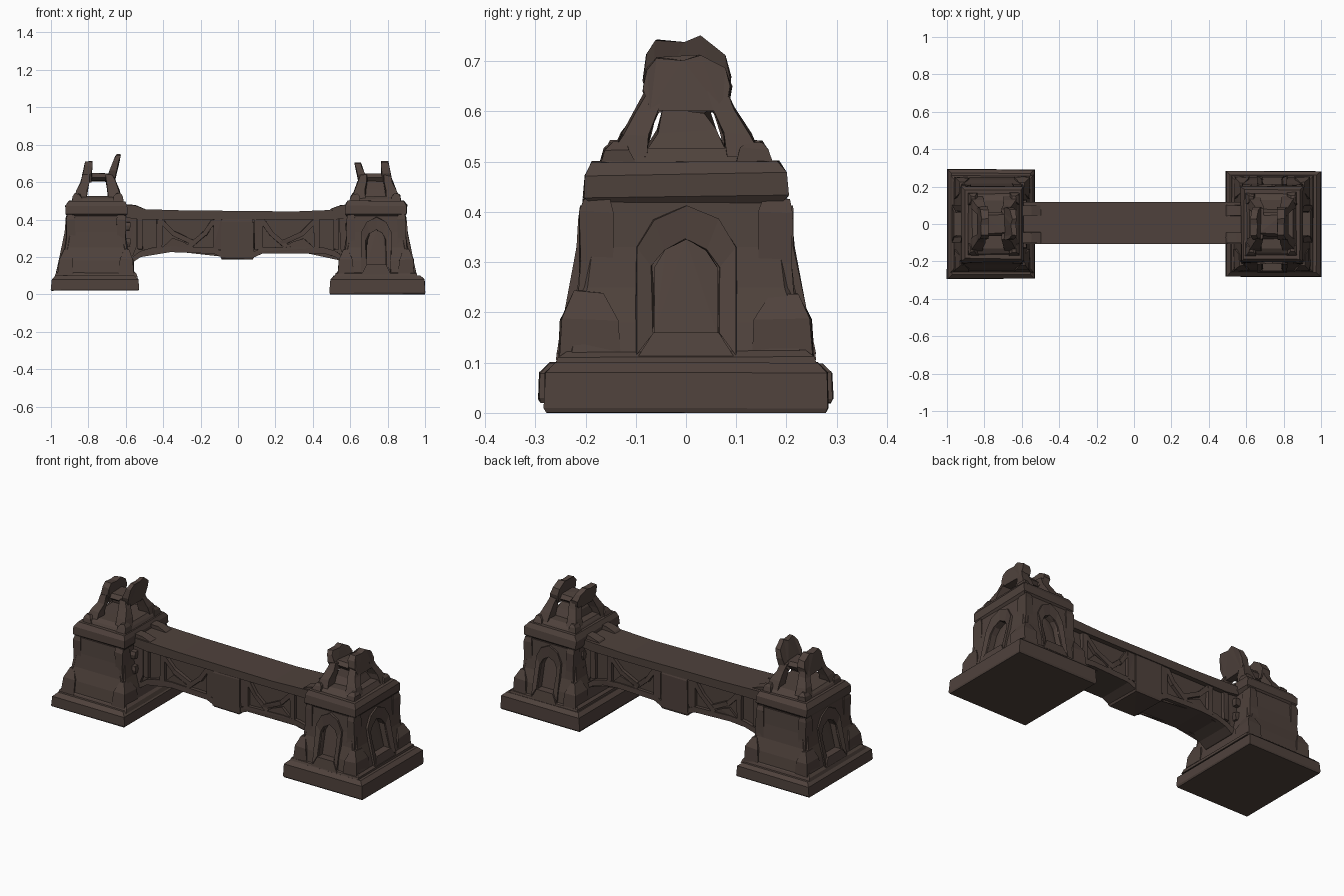
import bpy, bmesh, random
from mathutils import Vector

random.seed(4)
if "Cube" in bpy.data.objects:
    bpy.data.objects.remove(bpy.data.objects["Cube"])

stone = bpy.data.materials.new("dark brown stone")
stone.use_nodes = True
colour = (0.078, 0.054, 0.045, 1)
stone.diffuse_color = colour
stone.node_tree.nodes["Principled BSDF"].inputs["Base Color"].default_value = colour
stone.node_tree.nodes["Principled BSDF"].inputs["Roughness"].default_value = 0.9


def loft(name, rings, rough=0.0):
    """Skin matching rings of points, cap both ends and chip the corners a little."""
    bm = bmesh.new()
    rows = [[bm.verts.new(Vector(p) + Vector([random.uniform(-rough, rough) for _ in range(3)]))
             for p in ring] for ring in rings]
    n = len(rows[0])
    for a, b in zip(rows, rows[1:]):
        for i in range(n):
            j = (i + 1) % n
            bm.faces.new((a[i], a[j], b[j], b[i]))
    caps = [bm.faces.new(rows[0]), bm.faces.new(rows[-1])]
    bmesh.ops.triangulate(bm, faces=caps)
    bmesh.ops.recalc_face_normals(bm, faces=bm.faces)
    mesh = bpy.data.meshes.new(name)
    bm.to_mesh(mesh)
    bm.free()
    mesh.materials.append(stone)
    obj = bpy.data.objects.new(name, mesh)
    bpy.context.collection.objects.link(obj)
    return obj


def rect(cx, cy, z, hx, hy, chamfer=0.0):
    """Horizontal rectangle, optionally with cut corners."""
    if not chamfer:
        return [(cx + a * hx, cy + b * hy, z) for a, b in ((-1, -1), (1, -1), (1, 1), (-1, 1))]
    ix, iy = hx - chamfer, hy - chamfer
    return [(cx + x, cy + y, z) for x, y in ((-ix, -hy), (ix, -hy), (hx, -iy), (hx, iy),
                                             (ix, hy), (-ix, hy), (-hx, iy), (-hx, -iy))]


def stack(name, cx, cy, levels, chamfer=0.0, rough=0.0):
    return loft(name, [rect(cx, cy, z, hx, hy, chamfer) for z, hx, hy in levels], rough)


def prism_xz(name, pts, y0, y1, rough=0.0):
    return loft(name, [[(x, y, z) for x, z in pts] for y in (y0, y1)], rough)


def beam(name, a, b, width, y0, y1):
    """Flat bar from a to b in the xz plane."""
    a, b = Vector(a), Vector(b)
    d = (b - a).normalized() * width / 2
    n = Vector((-d.y, d.x))
    return prism_xz(name, [a + n, a - n, b - n, b + n], y0, y1, 0.002)


def arch(half, low, spring, peak):
    """Pointed arch outline as (sideways, height) pairs."""
    side = [(half, low), (half, spring), (half * 0.65, spring + (peak - spring) * 0.65)]
    return side + [(0, peak)] + [(-w, z) for w, z in reversed(side)]


def lerp(table, z):
    for (z0, v0), (z1, v1) in zip(table, table[1:]):
        if z <= z1:
            return v0 + (v1 - v0) * (z - z0) / (z1 - z0)
    return table[-1][1]


def cut(obj, cutter):
    mod = obj.modifiers.new("niche", 'BOOLEAN')
    mod.object = cutter
    mod.solver = 'EXACT'
    graph = bpy.context.evaluated_depsgraph_get()
    mesh = bpy.data.meshes.new_from_object(obj.evaluated_get(graph))
    obj.modifiers.clear()
    obj.data = mesh
    bpy.data.objects.remove(cutter)


# Body outline by height: half depth (y) and half width (x)
BODY_Y = [(0.10, 0.25), (0.18, 0.238), (0.25, 0.216), (0.33, 0.206), (0.42, 0.2)]
BODY_X = [(0.10, 0.208), (0.18, 0.19), (0.25, 0.17), (0.33, 0.157), (0.42, 0.153)]
# Split crest slab outline
CREST = [(0.07, 0.6), (0.085, 0.63), (0.09, 0.67), (0.076, 0.715), (0.027, 0.752), (-0.005, 0.738),
         (-0.06, 0.746), (-0.078, 0.715), (-0.084, 0.66), (-0.07, 0.6)]


def niche(body, name, cx, axis, sign):
    """Recessed pointed opening with a raised surround that follows the wall slope."""
    wall = BODY_X if axis == 'x' else BODY_Y
    squeeze = 1 if axis == 'x' else 0.8

    def place(w, z, offset):
        d = sign * (lerp(wall, z) + offset)
        return (cx + d, w * squeeze, z) if axis == 'x' else (cx + w * squeeze, d, z)

    inner, outer = arch(0.062, 0.16, 0.29, 0.345), arch(0.1, 0.115, 0.33, 0.415)
    cut(body, loft("niche_cutter", [[place(w, z, o) for w, z in inner] for o in (-0.035, 0.05)]))
    # Surround runs up one side and down the other as a bent band
    band = []
    for (wi, zi), (wo, zo) in zip(inner, outer):
        band.append([place(wi, zi, -0.01), place(wi * 1.1, zi, 0.004),
                     place(wo, zo, 0.01), place(wo, zo, -0.01)])
    loft(name + "_niche_surround", band, 0.003)
    loft(name + "_niche_sill", [[place(w, z, o) for w, z in
         ((-0.1, 0.105), (0.1, 0.105), (0.065, 0.16), (-0.065, 0.16))] for o in (-0.01, 0.01)])


def tower(name, s, cx, hx, hy, z0, horn, niches):
    bx = cx - s * 0.006
    stack(name + "_plinth", cx, 0, [(z0, hx - 0.003, hy - 0.005), (z0 + 0.008, hx, hy),
          (0.08, hx - 0.003, hy - 0.002), (0.1, hx - 0.025, hy - 0.022)], 0, 0.002)
    stack(name + "_plinth_step", bx, 0, [(0.09, 0.222, 0.262), (0.112, 0.216, 0.254),
                                         (0.125, 0.2, 0.235)], 0, 0.002)
    body = stack(name + "_body", bx, 0, [(z, lerp(BODY_X, z), y) for z, y in BODY_Y], 0.02)
    for axis, sign in niches:
        niche(body, name, bx, axis, sign)
    # Rough buttresses at the foot and pilasters at the top of each corner
    for a in (-1, 1):
        for b in (-1, 1):
            stack(name + "_buttress", bx + a * 0.162, b * 0.193,
                  [(0.1, 0.042, 0.06), (0.185, 0.038, 0.055), (0.24, 0.012, 0.028)], 0, 0.004)
            stack(name + "_corner_pilaster", bx + a * 0.136, b * 0.178,
                  [(0.22, 0.03, 0.038), (0.3, 0.024, 0.032), (0.4, 0.024, 0.032),
                   (0.425, 0.02, 0.026)], 0, 0.003)
    cap_x = cx - s * 0.008
    stack(name + "_cap", cap_x, 0, [(0.415, 0.152, 0.188), (0.43, 0.166, 0.203),
          (0.475, 0.166, 0.2), (0.5, 0.15, 0.185)], 0, 0.004)
    # Crest: pedestal, four splayed legs, two leaning split slabs and a cross bar
    px = cx - s * 0.01 if s > 0 else cx + 0.015
    stack(name + "_pedestal", px, 0, [(0.49, 0.14, 0.17), (0.51, 0.128, 0.155),
                                      (0.525, 0.115, 0.13)], 0, 0.004)
    outer_lean = [(0.6, 0.062), (0.66, 0.055), (0.71, 0.048)]
    inner_lean = [(0.6, -0.066), (0.66, -0.082), (0.75, -0.112)]
    for part, lean, thick, top in (("outer_crest", outer_lean, 0.056, 0.712),
                                   ("inner_crest", inner_lean, 0.046, horn)):
        pts = [(y, 0.6 + (z - 0.6) * (top - 0.6) / 0.152) for y, z in CREST]
        loft(name + "_" + part, [[(px + s * (lerp(lean, z) + o * thick * (1 - (z - 0.6) * 3)), y, z)
             for y, z in pts] for o in (-0.5, 0.5)], 0.003)
    stack(name + "_crest_bar", px, 0, [(0.605, 0.07, 0.05), (0.625, 0.07, 0.065),
                                       (0.645, 0.06, 0.05)], 0, 0.005)
    for a in (-1, 1):
        for b in (-1, 1):
            loft(name + "_crest_leg", [rect(px + a * x, b * y, z, w, d) for x, y, z, w, d in
                 ((0.092, 0.115, 0.51, 0.036, 0.034), (0.084, 0.1, 0.555, 0.03, 0.028),
                  (0.07, 0.077, 0.6, 0.024, 0.022), (0.062, 0.062, 0.64, 0.018, 0.018))], 0.004)
            stack(name + "_crest_stone", px + a * 0.11, b * 0.135,
                  [(0.495, 0.028, 0.034), (0.525, 0.022, 0.026), (0.54, 0.01, 0.014)], 0, 0.005)
    # Brackets, corbel blocks and ramps that carry the deck
    for b in (-1, 1):
        y0, y1 = sorted((b * 0.045, b * 0.1))
        prism_xz(name + "_bracket", [(s * x, z) for x, z in ((0.6, 0.17), (0.57, 0.19), (0.545, 0.25),
                 (0.545, 0.42), (0.62, 0.42), (0.62, 0.17))], y0, y1, 0.002)
        for z in (0.28, 0.365):
            stack(name + "_corbel", s * 0.6, b * 0.105, [(z - 0.024, 0.022, 0.02),
                  (z, 0.026, 0.026), (z + 0.02, 0.022, 0.02)], 0, 0.003)
        prism_xz(name + "_deck_ramp", [(s * x, z) for x, z in ((0.48, 0.44), (0.5, 0.458),
                 (0.55, 0.476), (0.62, 0.482), (0.62, 0.43))], y0, y1, 0.002)


tower("right_tower", -1, -0.765, 0.235, 0.293, 0.02, 0.75, [('x', -1)])
tower("left_tower", 1, 0.745, 0.255, 0.283, 0.0, 0.705, [('x', 1), ('y', -1), ('y', 1)])
# Rubble fills the opening under the left crest
stack("left_crest_rubble", 0.735, 0, [(0.51, 0.075, 0.09), (0.56, 0.06, 0.06), (0.6, 0.04, 0.04)], 0, 0.008)

# Bridge: arched core, deck slab and central pier
UNDER = [(0.6, 0.165), (0.56, 0.172), (0.52, 0.2), (0.46, 0.218), (0.36, 0.226), (0.13, 0.218), (0.08, 0.195)]
half = [(x, z + 0.006) for x, z in UNDER]
prism_xz("bridge_core", [(-x, z) for x, z in half] + half[::-1] + [(0.6, 0.43), (-0.6, 0.43)], -0.08, 0.09)
prism_xz("bridge_deck", [(-0.6, 0.41), (-0.52, 0.4), (0.52, 0.4), (0.6, 0.41),
                         (0.6, 0.455), (0.3, 0.443), (-0.3, 0.449), (-0.6, 0.458)], -0.108, 0.118)
stack("bridge_pier", -0.004, 0.005, [(0.187, 0.083, 0.105), (0.197, 0.088, 0.11),
                                    (0.39, 0.086, 0.11), (0.41, 0.08, 0.105)], 0, 0.002)
for s in (-1, 1):
    # Arch rib along the underside
    prism_xz("arch_rib", [(s * x, z) for x, z in UNDER] + [(s * x, z + 0.032) for x, z in UNDER[::-1]],
             -0.1, 0.11, 0.001)
    # Recessed panel framing on both faces
    for y0, y1 in ((-0.1, -0.07), (0.08, 0.11)):
        for x, w in ((0.525, 0.03), (0.42, 0.03), (0.11, 0.045)):
            beam("panel_post", (s * x, 0.24), (s * x, 0.41), w, y0, y1)
        # Curved fan braces rise from the middle of each panel
        for (xa, za), (xb, zb) in (((0.41, 0.39), (0.34, 0.32)), ((0.345, 0.325), (0.23, 0.27)),
                                   ((0.13, 0.395), (0.18, 0.32)), ((0.18, 0.325), (0.26, 0.255))):
            beam("panel_brace", (s * xa, za), (s * xb, zb), 0.026, y0, y1)
        prism_xz("panel_spandrel", [(s * x, z) for x, z in ((0.41, 0.245), (0.35, 0.3), (0.29, 0.28),
                 (0.24, 0.245))], y0 + 0.006, y1 - 0.006, 0.002)
